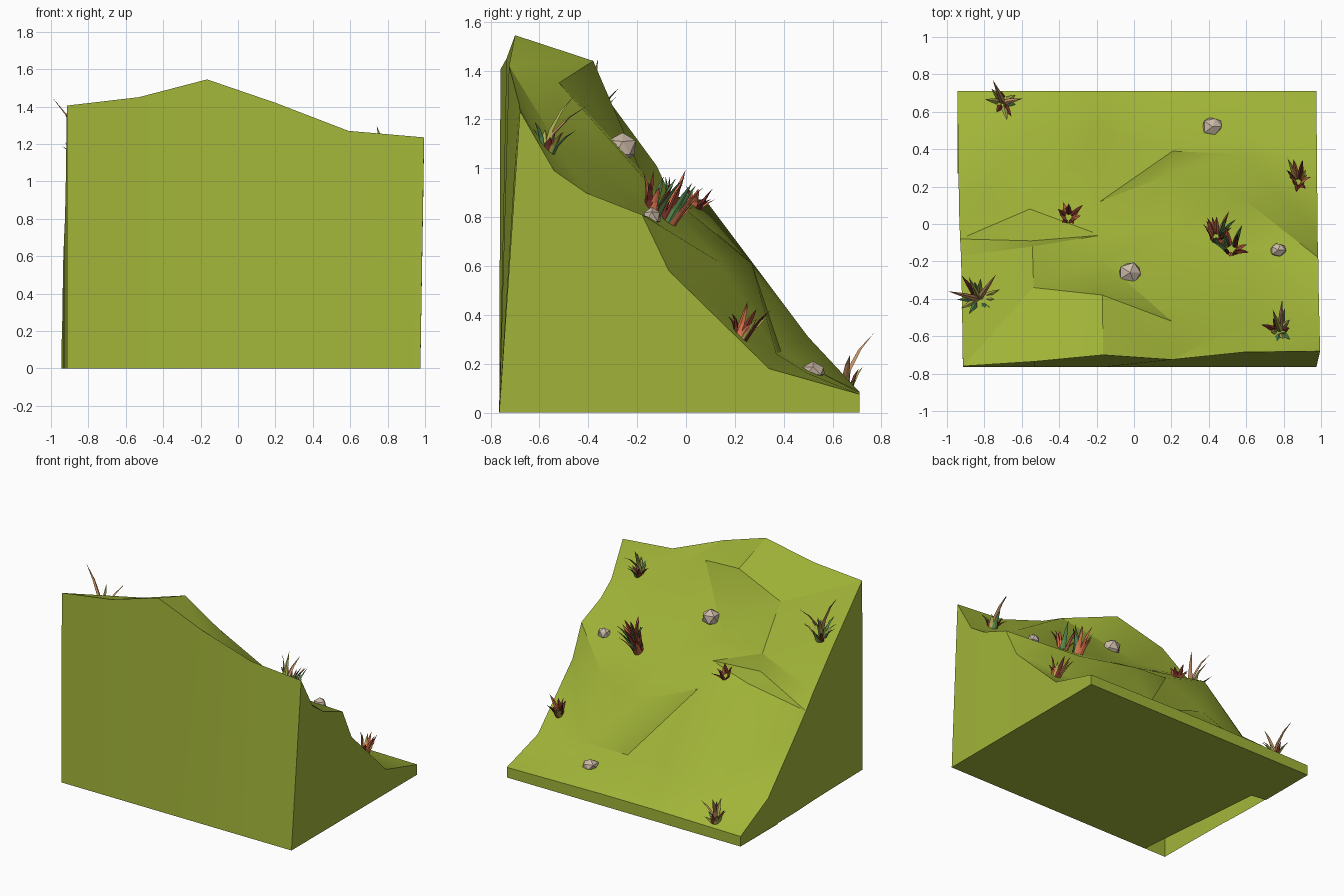
import bpy, bmesh, math, random
from mathutils import Vector
from mathutils.bvhtree import BVHTree

if "Cube" in bpy.data.objects:
    bpy.data.objects.remove(bpy.data.objects["Cube"])

random.seed(4)


def material(name, rgb):
    m = bpy.data.materials.new(name)
    m.diffuse_color = (*rgb, 1)
    m.use_nodes = True
    m.node_tree.nodes["Principled BSDF"].inputs["Base Color"].default_value = m.diffuse_color
    return m


def make_object(name, bm, mats):
    me = bpy.data.meshes.new(name)
    bm.to_mesh(me)
    ob = bpy.data.objects.new(name, me)
    bpy.context.collection.objects.link(ob)
    for m in mats:
        me.materials.append(m)
    return ob


TURF = material("turf", (.36, .46, .04))
STONE = material("stone", (.60, .49, .39))
GRASS = [material("green_blade", (.1, .26, .08)), material("olive_blade", (.42, .42, .08)),
         material("tan_blade", (.58, .3, .13)), material("orange_blade", (.75, .19, .08)),
         material("brown_blade", (.19, .03, .02))]

# Hillside: profiles (y, z) lofted along x; x given at front and back
profiles = [
    (-.915, -.945, [(-.76, 1.405), (-.40, 1.04), (-.17, .80), (-.08, .70), (.06, .56), (.38, .23), (.71, .075)]),
    (-.53, -.57, [(-.735, 1.45), (-.34, 1.31), (-.12, 1.01), (-.09, .89), (.08, .87), (.47, .27), (.71, .08)]),
    (-.165, -.19, [(-.70, 1.545), (-.38, 1.44), (-.19, 1.0), (-.06, .88), (.12, .74), (.50, .31), (.71, .085)]),
    (.20, .21, [(-.725, 1.42), (-.52, 1.35), (-.02, .79), (.27, .61), (.39, .25), (.52, .18), (.71, .085)]),
    (.59, .59, [(-.685, 1.27), (-.54, 1.12), (-.12, .79), (.13, .62), (.37, .24), (.50, .16), (.71, .08)]),
    (.995, .975, [(-.68, 1.235), (-.54, .99), (-.41, .90), (-.18, .81), (-.07, .58), (.34, .18), (.71, .075)]),
]
bm = bmesh.new()
grid = [[bm.verts.new((xf + (xb - xf) * r / 6, y, z)) for r, (y, z) in enumerate(pts)]
        for xf, xb, pts in profiles]
for c in range(5):
    for r in range(6):
        a, b, d, e = grid[c][r], grid[c + 1][r], grid[c + 1][r + 1], grid[c][r + 1]
        if c == 2 or (c, r) == (1, 3):  # crease runs the other way here
            a, b, d, e = b, d, e, a
        bm.faces.new((a, b, d))
        bm.faces.new((a, d, e))
surface = BVHTree.FromBMesh(bm)

# Upright walls around the hillside and the partly open underside
rim = ([g[0] for g in grid] + grid[5][1:] + [g[6] for g in grid[4::-1]] + grid[0][5:0:-1])
foot = []
for v in rim:
    y = -.765 if v in [g[0] for g in grid] else v.co.y
    foot.append(bm.verts.new((min(v.co.x, .975), y, 0)))
for i in range(len(rim)):
    j = (i + 1) % len(rim)
    bm.faces.new((foot[i], foot[j], rim[j], rim[i]))
under = [(-.74, -.765), (-.83, .25), (-.945, .27), (-.945, .71), (.975, .71), (.975, -.765)]
bm.faces.new([bm.verts.new((x, y, 0)) for x, y in under])
hill = make_object("hillside", bm, [TURF])
bpy.context.view_layer.objects.active = hill
hill.select_set(True)
bpy.ops.object.shade_smooth_by_angle(angle=math.radians(28))


def ground(x, y):
    return surface.ray_cast(Vector((x, y, 3)), Vector((0, 0, -1)))[0]


# Grass tufts: folded, tapering, bent blades
def blade(bm, base, ang, reach, height, width, lean, mat):
    out = Vector((math.cos(ang), math.sin(ang), 0))
    side = Vector((-out.y, out.x, 0))
    rows = []
    for t in (0, .35, .7):
        p = base + out * reach * t ** 1.7 + Vector((0, lean * t, height * t))
        w = width * (1 - .75 * t ** 1.5) / 2
        rows.append([bm.verts.new(q) for q in (p - side * w, p - out * w * .8, p + side * w, p + out * w * .3)])
    tip = bm.verts.new(base + out * reach + Vector((0, lean, height * .97)))
    for k in range(4):
        n = (k + 1) % 4
        faces = [bm.faces.new((a[n], a[k], b[k], b[n])) for a, b in zip(rows, rows[1:])]
        faces.append(bm.faces.new((rows[-1][n], rows[-1][k], tip)))
        for f in faces:
            f.material_index = mat


def tuft(name, x, y, spread, height, lean, colours, count, long_blades=()):
    bm = bmesh.new()
    base = ground(x, y) - Vector((0, 0, .015))
    for i in range(count):
        ang = math.tau * i / count + random.uniform(-.3, .3)
        k = random.uniform(.4, 1)
        off = Vector((math.cos(ang), math.sin(ang), 0)) * spread * .3
        off.z = -.7 * off.y
        blade(bm, base + off, ang, spread * random.uniform(.2, .9), height * k,
              .036, lean * k, random.choice(colours))
    for ang, reach, h, mat in long_blades:
        blade(bm, base, ang, reach, h, .036, 0, mat)
    bmesh.ops.recalc_face_normals(bm, faces=bm.faces)
    make_object(name, bm, GRASS)


tuft("grass_foot", -.70, .65, .09, .13, .0, (0, 1, 4), 8, [(2.0, .13, .24, 2), (.2, .11, .15, 2)])
tuft("grass_left", -.83, -.40, .12, .18, .02, (0, 0, 1, 4), 10,
     [(2.9, .17, .36, 2), (.95, .16, .24, 2), (2.0, .13, .20, 1)])
tuft("grass_ledge", -.35, .03, .08, .10, .04, (3, 4, 4, 1), 9)
tuft("grass_middle", .44, -.08, .09, .23, .12, (0, 3, 4, 3), 13)
tuft("grass_middle_small", .52, -.14, .10, .17, .06, (0, 3, 4), 11)
tuft("grass_right", .88, .22, .08, .15, .08, (3, 4, 4, 1), 10)
tuft("grass_upper_right", .78, -.57, .09, .12, .02, (0, 0, 1, 4), 9, [(1.5, .17, .19, 2), (1.9, .12, .23, 1)])


# Rocks: squashed, roughened low-poly balls
def rock(name, x, y, size):
    bm = bmesh.new()
    bmesh.ops.create_icosphere(bm, subdivisions=1, radius=1)
    p = ground(x, y) + Vector((0, 0, size[2] * .2))
    for v in bm.verts:
        v.co *= random.uniform(.88, 1.12)
        v.co = p + Vector(a * b for a, b in zip(v.co, size))
    make_object(name, bm, [STONE])


rock("rock_upper", -.02, -.26, (.07, .06, .065))
rock("rock_lower", .42, .52, (.055, .055, .035))
rock("rock_ledge", .77, -.14, (.045, .04, .04))
